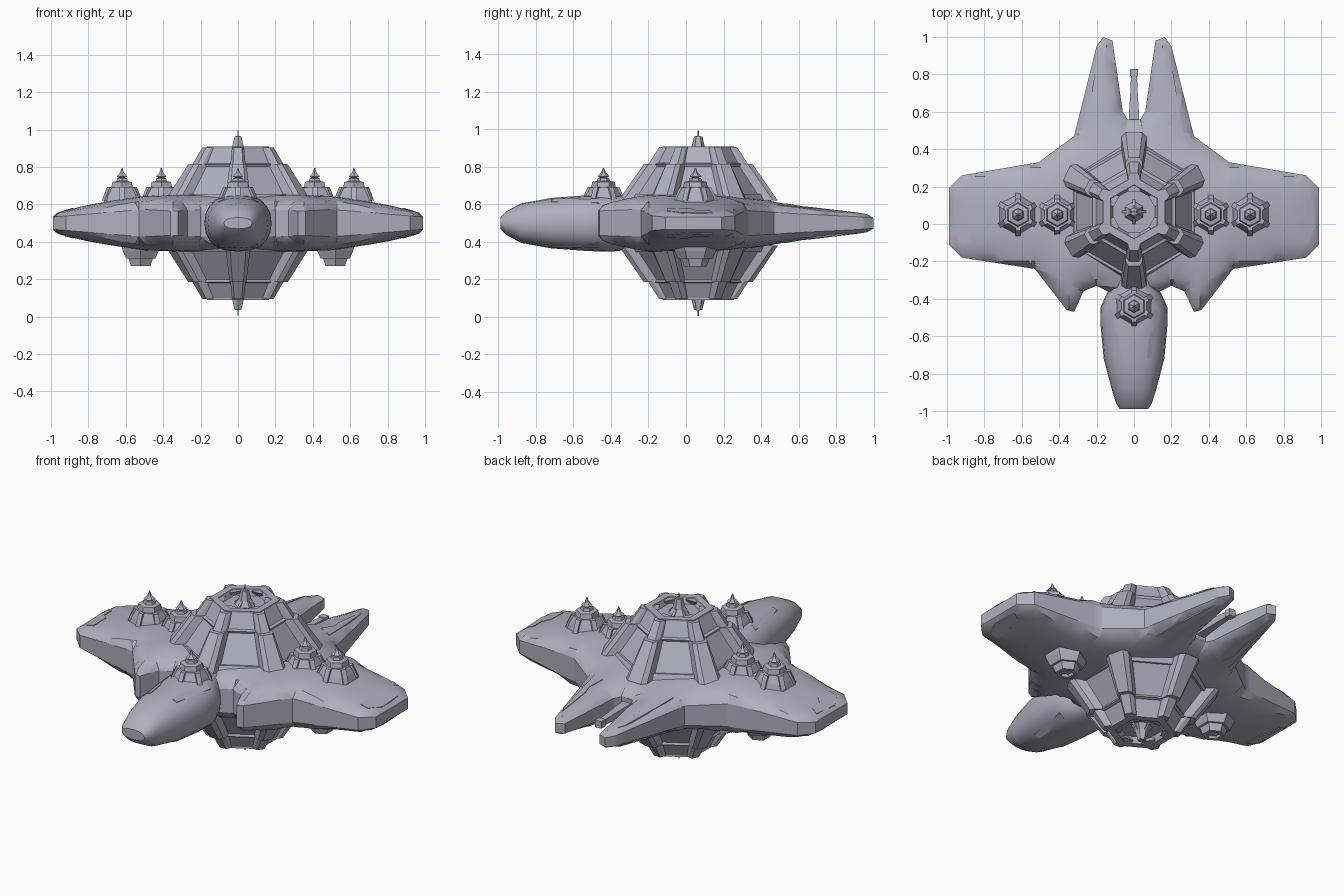
import bpy, bmesh, math
from mathutils import Vector
from mathutils.bvhtree import BVHTree

cube = bpy.data.objects.get("Cube")
if cube:
    bpy.data.objects.remove(cube)

grey = bpy.data.materials.new("lavender_grey_metal")
grey.use_nodes = True
COLOUR = (0.44, 0.43, 0.52, 1)
grey.diffuse_color = COLOUR
grey.node_tree.nodes["Principled BSDF"].inputs["Base Color"].default_value = COLOUR

MID, HUB_Y = 0.5, 0.065


def finish(bm, name, smooth=None):
    bmesh.ops.recalc_face_normals(bm, faces=bm.faces)
    mesh = bpy.data.meshes.new(name)
    bm.to_mesh(mesh)
    tree = BVHTree.FromBMesh(bm)
    bm.free()
    mesh.materials.append(grey)
    obj = bpy.data.objects.new(name, mesh)
    bpy.context.collection.objects.link(obj)
    if smooth:
        bpy.ops.object.select_all(action='DESELECT')
        obj.select_set(True)
        bpy.context.view_layer.objects.active = obj
        bpy.ops.object.shade_smooth_by_angle(angle=math.radians(smooth))
    return tree


def loft(bm, rings):
    """Skin a list of point rings and cap both ends; returns the side faces."""
    loops = [[bm.verts.new(p) for p in ring] for ring in rings]
    sides = []
    for a, b in zip(loops, loops[1:]):
        for i in range(len(a)):
            j = (i + 1) % len(a)
            sides.append(bm.faces.new((a[i], a[j], b[j], b[i])))
    bm.faces.new(loops[0])
    bm.faces.new(loops[-1])
    return sides


def hexes(profile, x, y, side, n=6):
    """Rings of n points from (radius, height) pairs; side flips to the underside."""
    return [[(x + r * math.cos(math.tau * i / n + math.pi / 2),
              y + r * math.sin(math.tau * i / n + math.pi / 2),
              MID + side * (z - MID)) for i in range(n)] for r, z in profile]


def lerp(table, t):
    for (a, va), (b, vb) in zip(table, table[1:]):
        if t <= b:
            return va + (vb - va) * max(0, (t - a) / (b - a))
    return table[-1][1]


# Main hull: plan outline, filled, gridded and domed
half = [(0.035, 0.56), (0.06, 0.6), (0.115, 0.98), (0.165, 1.0), (0.2, 0.95), (0.32, 0.47),
        (0.51, 0.33), (0.92, 0.26), (0.99, 0.19), (0.99, -0.11), (0.92, -0.18), (0.53, -0.24),
        (0.36, -0.46), (0.32, -0.47), (0.27, -0.36), (0.2, -0.33), (0.14, -0.36)]
outline = [Vector(p) for p in half] + [Vector((-x, y)) for x, y in reversed(half)]


def edge_distance(p):
    best = 9
    for a, b in zip(outline, outline[1:] + outline[:1]):
        t = max(0, min(1, (p - a).dot(b - a) / (b - a).length_squared))
        best = min(best, (p - a - (b - a) * t).length)
    return best


def hull_half_height(x, y):
    h = min(lerp([(0.3, 0.152), (0.5, 0.145), (0.7, 0.115), (0.9, 0.08), (1, 0.065)], abs(x)),
            lerp([(-0.47, 0.13), (-0.2, 0.152), (0.1, 0.152), (0.3, 0.138), (0.6, 0.1),
                  (0.9, 0.07), (1, 0.055)], y))
    d = edge_distance(Vector((x, y)))
    if d < 0.018:
        return h * (0.5 + 0.24 * d / 0.018)
    return h * (0.74 + 0.26 * math.sin(min(1, d / 0.2) * math.pi / 2))


bm = bmesh.new()
bm.faces.new([bm.verts.new((p.x, p.y, 0)) for p in outline])
bmesh.ops.inset_region(bm, faces=bm.faces[:], thickness=0.018, use_boundary=True)
bmesh.ops.triangulate(bm, faces=[f for f in bm.faces if len(f.verts) > 4])
for axis in range(2):
    normal = [0, 0, 0]
    normal[axis] = 1
    for i in range(-19, 20):
        at = [0, 0, 0]
        at[axis] = i * 0.05 + 0.003
        bmesh.ops.bisect_plane(bm, geom=bm.verts[:] + bm.edges[:] + bm.faces[:], dist=0.0005,
                               plane_co=at, plane_no=normal)
ext = bmesh.ops.extrude_face_region(bm, geom=bm.faces[:], use_keep_orig=True)
upper = {v for v in ext["geom"] if isinstance(v, bmesh.types.BMVert)}
for v in bm.verts:
    v.co.z = MID + hull_half_height(v.co.x, v.co.y) * (1 if v in upper else -1)
hull_tree = finish(bm, "main_hull", 32)

# Nose pod and its neck
bm = bmesh.new()
rings = []
for y, w, h in [(-0.99, 0.075, 0.03), (-0.96, 0.095, 0.062), (-0.88, 0.12, 0.105),
                (-0.72, 0.162, 0.134), (-0.55, 0.178, 0.147), (-0.45, 0.18, 0.152),
                (-0.38, 0.15, 0.15), (-0.33, 0.12, 0.145), (-0.15, 0.12, 0.14)]:
    ring = []
    for i in range(20):
        c, s = math.cos(math.tau * i / 20), math.sin(math.tau * i / 20)
        ring.append((w * math.copysign(abs(c) ** 0.8, c), y,
                     MID + h * math.copysign(abs(s) ** 0.9, s)))
    rings.append(ring)
loft(bm, rings)
nose_tree = finish(bm, "nose_pod", 32)

# Central hexagonal towers, above and below
for side, label in ((1, "upper"), (-1, "lower")):
    bm = bmesh.new()
    body = loft(bm, hexes([(0.4, 0.6), (0.37, 0.655), (0.255, 0.815), (0.235, 0.82),
                           (0.19, 0.9), (0.19, 0.91), (0.145, 0.91), (0.13, 0.875)],
                          0, HUB_Y, side))
    # Recessed windows in the lower tier
    windows = bmesh.ops.inset_individual(bm, faces=body[6:12], thickness=0.035)
    tier = body[6:12]
    bmesh.ops.recalc_face_normals(bm, faces=bm.faces)
    bmesh.ops.inset_individual(bm, faces=tier, thickness=0.01, depth=-0.012)
    finish(bm, label + "_tower")

    # Buttresses along the six corners
    bm = bmesh.new()
    for k in range(6):
        a = math.pi / 2 + k * math.pi / 3
        out, across = Vector((math.cos(a), math.sin(a))), Vector((-math.sin(a), math.cos(a)))
        for tiers in ([(0.425, 0.62, 0.068), (0.29, 0.815, 0.045)],
                      [(0.275, 0.8, 0.042), (0.208, 0.905, 0.032)]):
            rings = []
            for r, z, w in tiers:
                ring = []
                for du, dr in ((-1, -0.1), (-1, -0.025), (-0.65, 0), (0.65, 0), (1, -0.025), (1, -0.1)):
                    p = out * (r + dr) + across * w * du
                    ring.append((p.x, p.y + HUB_Y, MID + side * (z - MID)))
                rings.append(ring)
            loft(bm, rings)
    finish(bm, label + "_buttresses")

    # Spire with four fins
    bm = bmesh.new()
    loft(bm, hexes([(0.06, 0.87), (0.036, 0.905), (0.022, 0.962), (0.004, 0.965), (0.003, 0.995)],
                   0, HUB_Y, side))
    for dx, dy in ((1, 0), (0, 1)):
        rings = []
        for r, z in ((0.07, 0.87), (0.03, 0.91), (0.012, 0.965)):
            t = 0.007
            rings.append([(sx * (r if dx else t), HUB_Y + sy * (r if dy else t),
                           MID + side * (z - MID)) for sx, sy in ((1, 1), (-1, 1), (-1, -1), (1, -1))])
        loft(bm, rings)
    finish(bm, label + "_spire")

# Hexagonal turrets with pointed tips
turret = [(0.115, 0.61), (0.1, 0.65), (0.078, 0.69), (0.066, 0.69), (0.06, 0.72), (0.035, 0.725),
          (0.03, 0.74), (0.018, 0.742), (0.032, 0.75), (0.012, 0.77), (0.003, 0.795)]
for n, (x, y) in enumerate([(0.41, 0.05), (0.62, 0.05), (-0.41, 0.05), (-0.62, 0.05), (0, -0.44)]):
    bm = bmesh.new()
    loft(bm, hexes(turret, x, y, 1))
    # Corner ridges
    for k in range(6):
        a = math.pi / 2 + k * math.pi / 3
        c, s = math.cos(a), math.sin(a)
        loft(bm, [[(x + c * (r + dr) - s * w, y + s * (r + dr) + c * w, z)
                   for dr, w in ((-0.03, -0.014), (0.004, -0.014), (0.004, 0.014), (-0.03, 0.014))]
                  for r, z in ((0.112, 0.62), (0.1, 0.65), (0.08, 0.692))])
    finish(bm, "upper_turret_%d" % n)

for x, label in ((0.52, "left"), (-0.52, "right")):
    bm = bmesh.new()
    loft(bm, hexes([(0.12, 0.62), (0.11, 0.65), (0.09, 0.69), (0.075, 0.69), (0.06, 0.73),
                    (0.04, 0.73), (0.036, 0.715)], x, 0.05, -1))
    finish(bm, label + "_lower_turret")

# Tail boom between the two rear prongs
bm = bmesh.new()
loft(bm, [[(sx * w, y, MID + sz * w) for sx, sz in ((1, 1), (-1, 1), (-1, -1), (1, -1))]
          for y, w in ((0.5, 0.03), (0.6, 0.026), (0.7, 0.02), (0.79, 0.016),
                       (0.79, 0.021), (0.83, 0.021))])
finish(bm, "tail_boom")

# Thin armour plates on wings, prongs and nose
plates = [("wing_plate", hull_tree, [(0.88, -0.1), (0.93, -0.1), (0.97, -0.02), (0.96, 0.14),
                                     (0.92, 0.12), (0.92, 0.05), (0.88, 0.01)]),
          ("prong_plate", hull_tree, [(0.26, 0.49), (0.18, 0.53), (0.205, 0.62), (0.19, 0.68),
                                      (0.185, 0.9), (0.2, 0.86), (0.24, 0.62)]),
          ("nose_plate", nose_tree, [(0.07, -0.72), (0.1, -0.72), (0.14, -0.46), (0.11, -0.46),
                                     (0.11, -0.55), (0.08, -0.62)])]
for name, tree, points in plates:
    bm = bmesh.new()
    for mx in (1, -1):
        for side in (1, -1):
            rings = [[], []]
            for x, y in points:
                hit = tree.ray_cast(Vector((mx * x, y, MID + side)), Vector((0, 0, -side)))[0]
                z = hit.z if hit else MID
                rings[0].append((mx * x, y, z - side * 0.004))
                rings[1].append((mx * x, y, z + side * 0.004))
            loft(bm, rings)
    finish(bm, name + "s")
